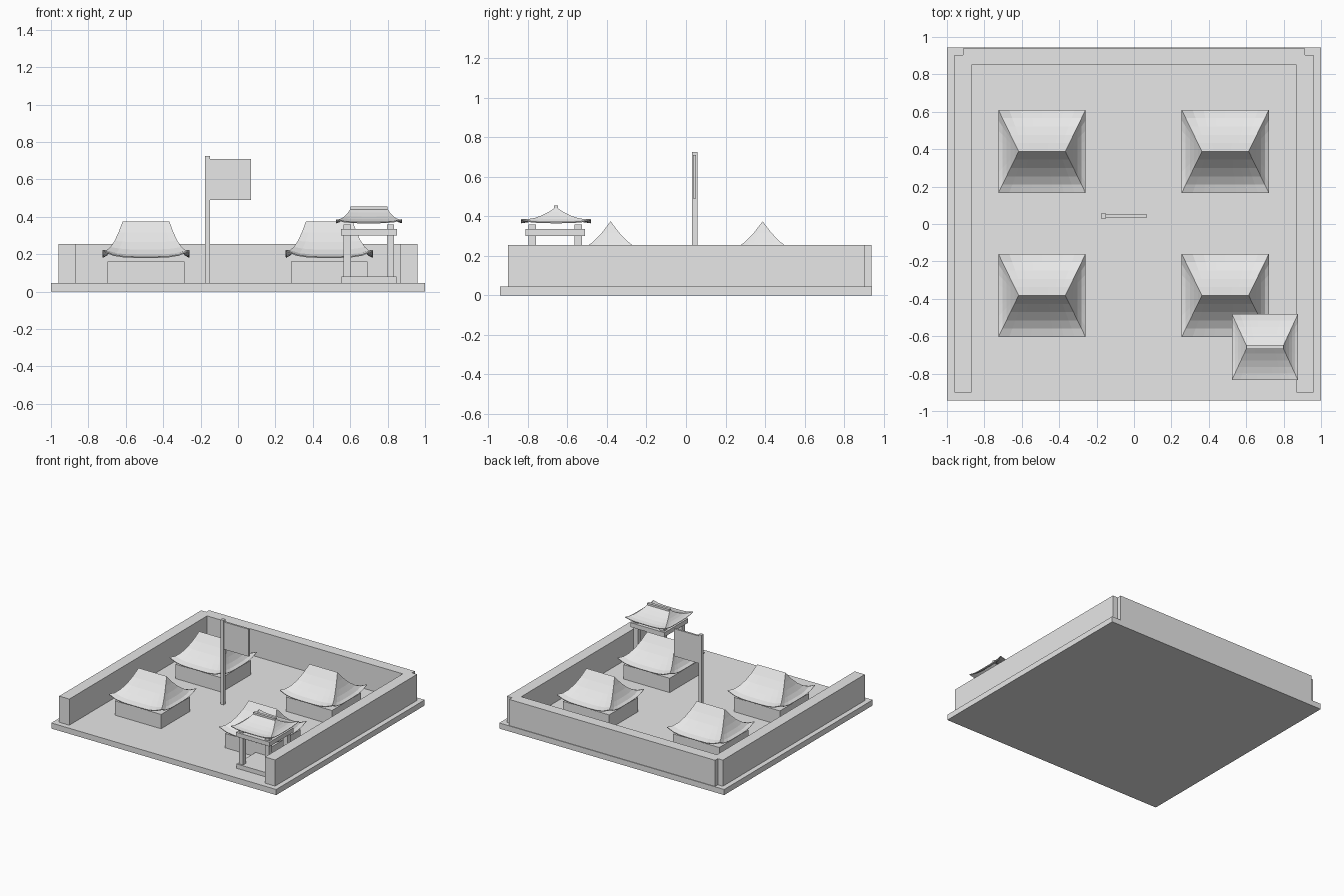
import bpy, bmesh

if "Cube" in bpy.data.objects:
    bpy.data.objects.remove(bpy.data.objects["Cube"], do_unlink=True)

stone = bpy.data.materials.new("pale_grey")
stone.use_nodes = True
colour = (0.8, 0.8, 0.8, 1)
stone.diffuse_color = colour
stone.node_tree.nodes["Principled BSDF"].inputs["Base Color"].default_value = colour


def finish(name, bm):
    bmesh.ops.recalc_face_normals(bm, faces=bm.faces)
    mesh = bpy.data.meshes.new(name)
    bm.to_mesh(mesh)
    bm.free()
    mesh.materials.append(stone)
    obj = bpy.data.objects.new(name, mesh)
    bpy.context.collection.objects.link(obj)
    return obj


def box(name, x0, x1, y0, y1, z0, z1):
    bm = bmesh.new()
    bmesh.ops.create_cube(bm, size=1)
    for v in bm.verts:
        v.co.x = x0 + (v.co.x + 0.5) * (x1 - x0)
        v.co.y = y0 + (v.co.y + 0.5) * (y1 - y0)
        v.co.z = z0 + (v.co.z + 0.5) * (z1 - z0)
    return finish(name, bm)


def block(name, cx, cy, hx, hy, z0, z1):
    return box(name, cx - hx, cx + hx, cy - hy, cy + hy, z0, z1)


def curved_roof(name, cx, cy, ridge, half_x, half_y, top, eave, lift, steps=5, n=8):
    """Concave hipped roof made of rings, with eaves swept up at the corners."""
    bm = bmesh.new()
    rings = []
    for i in range(steps + 1):
        t = i / steps
        hx, hy = ridge + (half_x - ridge) * t, half_y * t
        z = eave + (top - eave) * (1 - t) ** 1.7
        ring = []
        for side in range(4):
            for j in range(n):
                u = 2 * j / n - 1
                x, y = [(u, -1), (1, u), (-u, 1), (-1, -u)][side]
                ring.append(bm.verts.new((cx + x * hx, cy + y * hy,
                                          z + lift * u ** 4 * t ** 2)))
        rings.append(ring)
    for a, b in zip(rings, rings[1:]):
        for k in range(4 * n):
            m = (k + 1) % (4 * n)
            bm.faces.new((a[k], b[k], b[m], a[m]))
    bmesh.ops.remove_doubles(bm, verts=bm.verts, dist=0.0005)
    obj = finish(name, bm)
    # recalculated normals may face in on an open shell, so point them up
    if sum(p.normal.z for p in obj.data.polygons) < 0:
        obj.data.flip_normals()
    thick = obj.modifiers.new("thickness", "SOLIDIFY")
    thick.thickness = 0.006
    thick.offset = -1
    return obj


# Courtyard ground and walls
FLOOR, WALL = 0.045, 0.255
box("ground_slab", -1, 1, -0.943, 0.943, 0, FLOOR)
box("right_wall", -0.96, -0.87, -0.9, 0.903, FLOOR, WALL)
box("left_wall", 0.87, 0.96, -0.9, 0.903, FLOOR, WALL)
box("back_wall", -0.915, 0.915, 0.85, 0.938, FLOOR, WALL)

# Four houses
for row, y in (("front", -0.382), ("back", 0.388)):
    for side, x in (("right", -0.492), ("left", 0.488)):
        block(f"{row}_{side}_house", x, y, 0.205, 0.185, FLOOR, 0.16)
        curved_roof(f"{row}_{side}_house_roof", x, y, 0.125, 0.233, 0.222,
                    0.375, 0.186, 0.036)

# Flag
box("flag_pole", -0.177, -0.15, 0.03, 0.057, FLOOR, 0.725)
box("flag", -0.15, 0.07, 0.036, 0.051, 0.49, 0.71)

# Gate pavilion
gx, gy = 0.7, -0.662
block("gate_plinth", gx, gy, 0.147, 0.147, FLOOR, 0.08)
for s, side in ((-1, "right"), (1, "left")):
    for d, row in ((-1, "front"), (1, "back")):
        block(f"gate_{row}_{side}_post", gx + s * 0.116, gy + d * 0.116,
              0.019, 0.019, 0.08, 0.36)
    block(f"gate_{side}_beam", gx + s * 0.116, gy, 0.034, 0.15, 0.3, 0.335)
for d, row in ((-1, "front"), (1, "back")):
    block(f"gate_{row}_beam", gx, gy + d * 0.116, 0.15, 0.034, 0.3, 0.335)
curved_roof("gate_roof", gx, gy + 0.004, 0.095, 0.177, 0.177, 0.447, 0.371, 0.016)
block("gate_ridge", gx, gy + 0.004, 0.098, 0.011, 0.438, 0.455)
